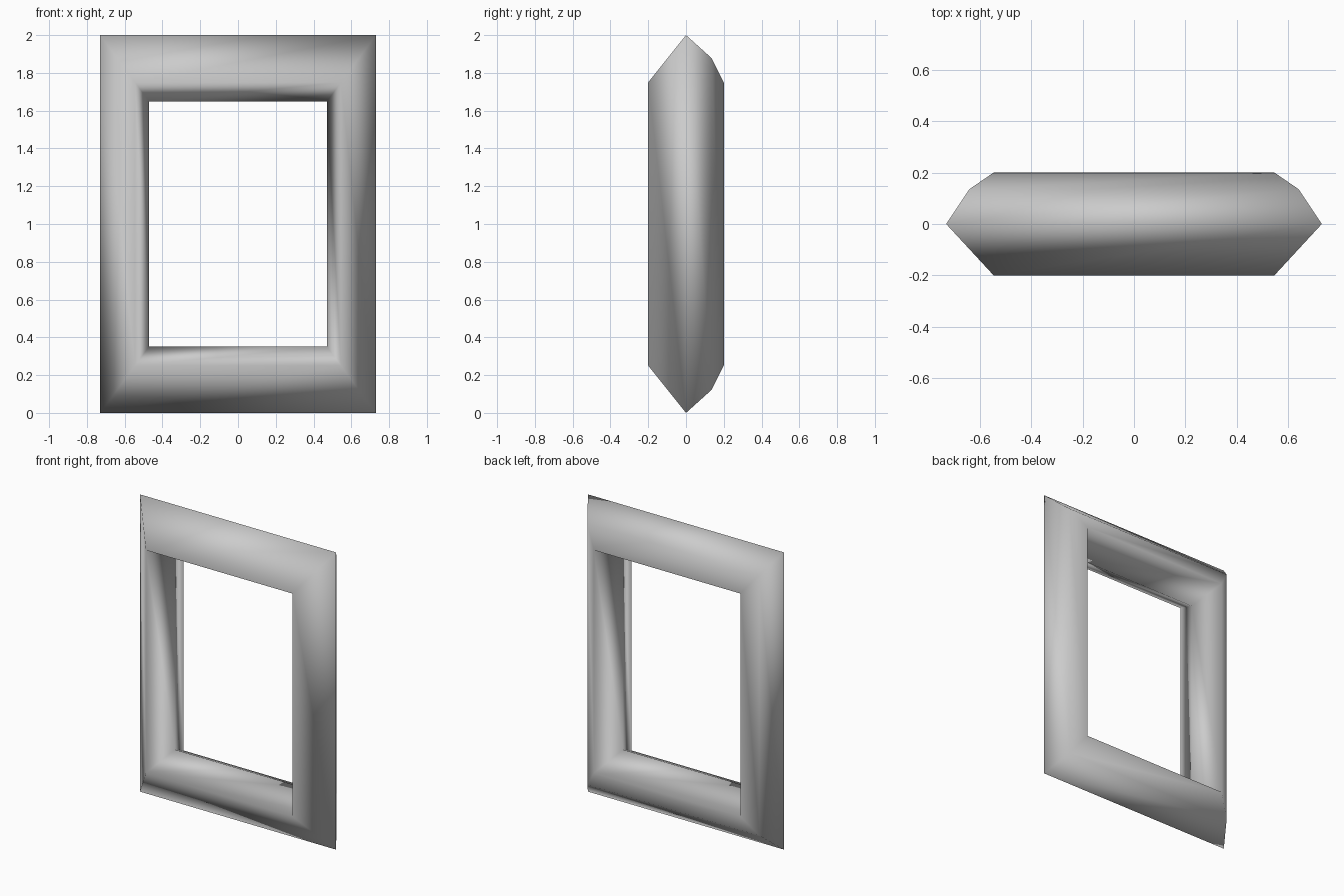
import bpy, bmesh

if "Cube" in bpy.data.objects:
    bpy.data.objects.remove(bpy.data.objects["Cube"])

# Cross-section of the moulding: (share of bar width from the outer edge, y)
PROFILE = [(0.0, 0.0), (0.71, -0.2), (1.0, 0.0), (0.71, 0.2), (0.345, 0.135)]
OUT_X, OUT_Z = 0.73, 1.0      # outer half sizes
BAR_X, BAR_Z = 0.26, 0.352    # bar widths of the sides and of the top/bottom
CORNERS = [(-1, -1), (1, -1), (1, 1), (-1, 1)]

# Mitred rectangular frame: profile ring at every corner, bridged in a loop
bm = bmesh.new()
rings = [[bm.verts.new((sx * (OUT_X - BAR_X * t), y, 1.0 + sz * (OUT_Z - BAR_Z * t)))
          for t, y in PROFILE] for sx, sz in CORNERS]
n = len(PROFILE)
for i in range(4):
    a, b = rings[i], rings[(i + 1) % 4]
    for j in range(n):
        k = (j + 1) % n
        bm.faces.new((a[j], b[j], b[k], a[k]))
bmesh.ops.recalc_face_normals(bm, faces=bm.faces)
for f in bm.faces:
    f.smooth = True

mesh = bpy.data.meshes.new("window_frame")
bm.to_mesh(mesh)
bm.free()
bpy.context.collection.objects.link(bpy.data.objects.new("window_frame", mesh))
